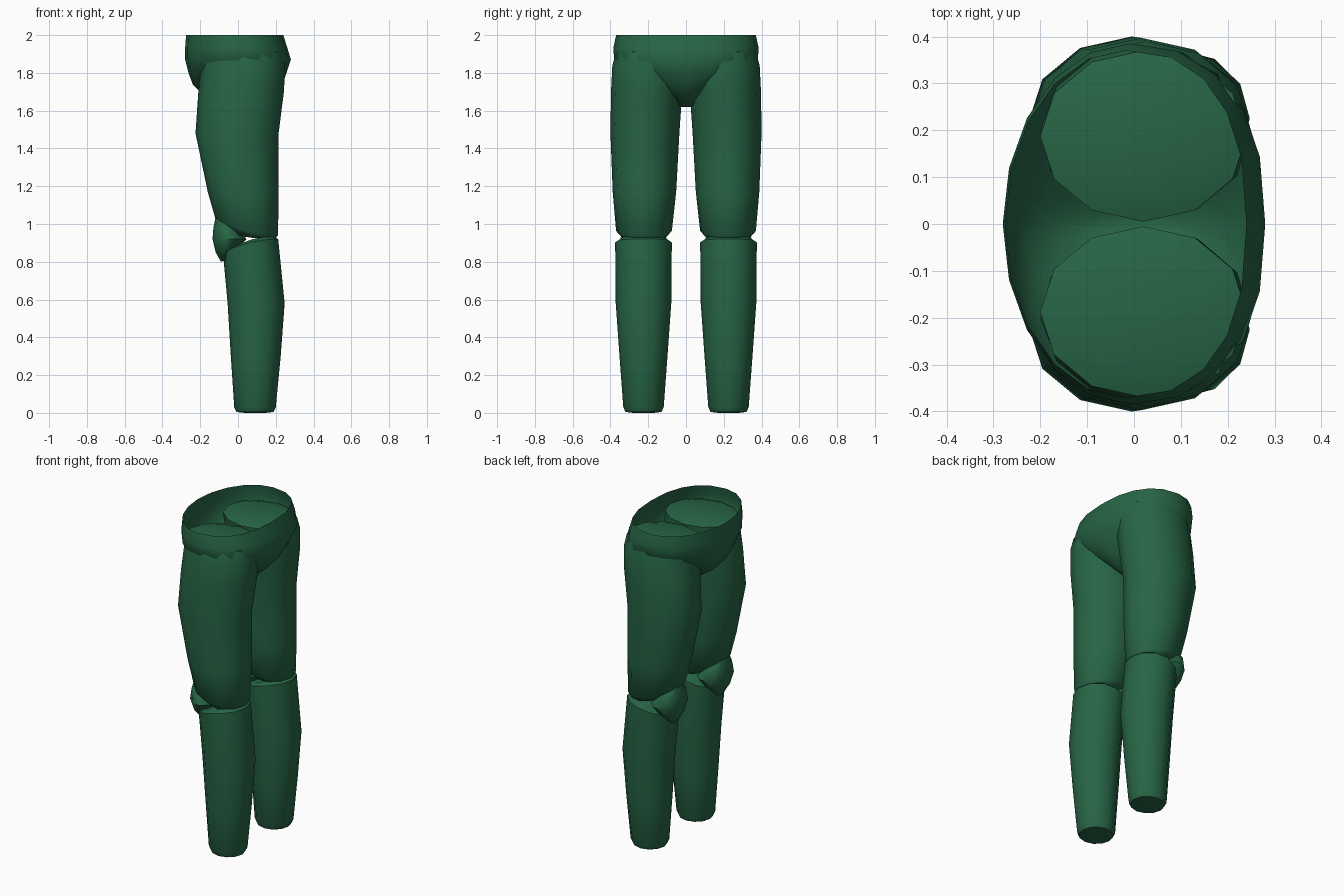
import bpy, bmesh
from math import sin, cos, pi, radians, copysign

mat = bpy.data.materials.new("green")
mat.diffuse_color = (0.02, 0.13, 0.06, 1)


def loft(name, rings, n, cap_top=True, power=2.0, angle=50):
    """Rings run top to bottom: (z at -x, z at +x, x min, x max, y min, y max)."""
    bm = bmesh.new()
    e = 2 / power
    loops = []
    for zf, zb, x0, x1, y0, y1 in rings:
        loop = []
        for i in range(n):
            a = 2 * pi * i / n
            c, s = cos(a), sin(a)
            # only the +x half is squared off
            k = e if c > 0 else 1
            u = copysign(abs(c) ** k, c)
            v = copysign(abs(s) ** k, s)
            t = (1 - u) / 2
            loop.append(bm.verts.new(((x0 + x1) / 2 + u * (x1 - x0) / 2,
                                      (y0 + y1) / 2 + v * (y1 - y0) / 2,
                                      zb + (zf - zb) * t * t)))
        loops.append(loop)
    for a, b in zip(loops, loops[1:]):
        for i in range(n):
            j = (i + 1) % n
            bm.faces.new((a[i], b[i], b[j], a[j]))
    if cap_top:
        bm.faces.new(loops[0])
    bm.faces.new(loops[-1][::-1])
    me = bpy.data.meshes.new(name)
    bm.to_mesh(me)
    bm.free()
    me.materials.append(mat)
    ob = bpy.data.objects.new(name, me)
    bpy.context.collection.objects.link(ob)
    bpy.ops.object.select_all(action='DESELECT')
    ob.select_set(True)
    bpy.context.view_layer.objects.active = ob
    bpy.ops.object.shade_smooth_by_angle(angle=radians(angle))


# Pelvis: open-topped bowl narrowing to the crotch
loft("pelvis", [
    (2.00, 2.00, -0.275, 0.24, -0.37, 0.37),
    (1.93, 1.93, -0.28, 0.262, -0.385, 0.385),
    (1.87, 1.87, -0.28, 0.28, -0.38, 0.38),
    (1.80, 1.80, -0.262, 0.257, -0.32, 0.32),
    (1.74, 1.74, -0.24, 0.235, -0.20, 0.20),
    (1.68, 1.68, -0.18, 0.18, -0.10, 0.10),
    (1.62, 1.62, -0.09, 0.10, -0.03, 0.03),
], 20, cap_top=False, power=2.4, angle=80)

thigh = [
    (1.93, 1.93, -0.13, 0.17, 0.06, 0.32),
    (1.91, 1.91, -0.20, 0.24, 0.005, 0.37),
    (1.84, 1.84, -0.195, 0.25, 0.008, 0.39),
    (1.70, 1.70, -0.21, 0.243, 0.02, 0.397),
    (1.48, 1.48, -0.225, 0.215, 0.035, 0.40),
    (1.17, 1.17, -0.16, 0.215, 0.052, 0.388),
    (1.03, 0.94, -0.12, 0.212, 0.075, 0.37),
    (0.945, 0.92, -0.03, 0.19, 0.11, 0.335),
]
shin = [
    (0.87, 0.935, -0.04, 0.19, 0.10, 0.35),
    (0.85, 0.92, -0.08, 0.213, 0.075, 0.375),
    (0.58, 0.58, -0.055, 0.247, 0.078, 0.372),
    (0.30, 0.30, -0.038, 0.226, 0.098, 0.352),
    (0.03, 0.03, -0.02, 0.20, 0.118, 0.332),
    (0.005, 0.005, -0.008, 0.188, 0.13, 0.32),
    (0.0, 0.0, 0.035, 0.145, 0.17, 0.28),
]
knee = [
    (1.03, 1.03, -0.12, -0.05, 0.165, 0.285),
    (0.98, 0.98, -0.13, 0.0, 0.12, 0.33),
    (0.92, 0.92, -0.135, 0.045, 0.095, 0.355),
    (0.85, 0.87, -0.118, 0.0, 0.13, 0.32),
    (0.80, 0.81, -0.09, -0.05, 0.19, 0.26),
]

# Legs, one on each side of the pelvis
for side, sgn in (("left", -1), ("right", 1)):
    for part, rings in (("thigh", thigh), ("shin", shin), ("knee", knee)):
        loft(f"{side}_{part}",
             [r[:4] + tuple(sorted((sgn * r[4], sgn * r[5]))) for r in rings],
             12 if part != "knee" else 10)
